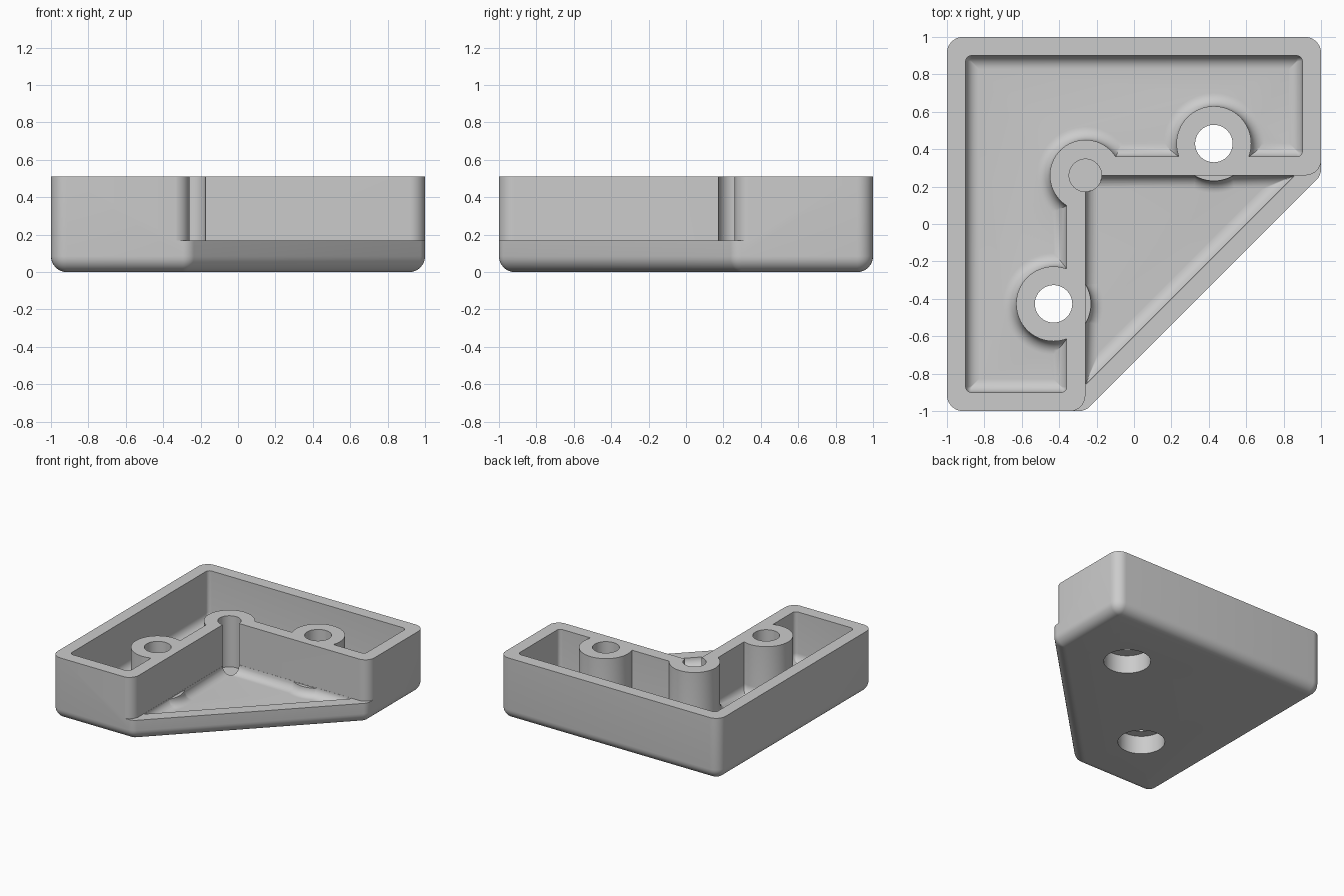
import bpy, bmesh, math
from mathutils import Vector, Matrix

cube = bpy.data.objects.get("Cube")
if cube:
    bpy.data.objects.remove(cube)

HEIGHT, TALL, FLOOR, LIP = 0.51, 0.6, 0.1, 0.17
EDGE, FILLET, INNER = 0.085, 0.07, 0.26
STEPS = 8


def outline(points, z, inset=0.0):
    """Counter-clockwise outline, inset and with rounded corners (x, y, radius)."""
    ring = []
    for i, (x, y, radius) in enumerate(points):
        here = Vector((x, y))
        a = (here - Vector(points[i - 1][:2])).normalized()
        b = (Vector(points[(i + 1) % len(points)][:2]) - here).normalized()
        na, nb = Vector((-a.y, a.x)), Vector((-b.y, b.x))
        here = here + (na + nb) / (1 + na.dot(nb)) * inset
        if radius == 0:
            ring.append((here.x, here.y, z))
            continue
        turn = math.atan2(a.x * b.y - a.y * b.x, a.dot(b))
        side = math.copysign(1, turn)
        r = max(radius - side * inset, 0.003)
        start = here - a * r * math.tan(abs(turn) / 2)
        centre = start + na * r * side
        for k in range(STEPS + 1):
            p = centre + Matrix.Rotation(turn * k / STEPS, 2) @ (start - centre)
            ring.append((p.x, p.y, z))
    return ring


def circle(centre, radius, z, sides=64):
    return [(centre[0] + radius * math.cos(2 * math.pi * k / sides),
             centre[1] + radius * math.sin(2 * math.pi * k / sides), z)
            for k in range(sides)]


def quarter_round(z, radius):
    """Pairs of height and inset that sweep a rounded bottom edge."""
    for k in range(STEPS + 1):
        t = math.pi / 2 * k / STEPS
        yield z + radius * (1 - math.cos(t)), radius * (1 - math.sin(t))


def loft(name, rings):
    bm = bmesh.new()
    rows = [[bm.verts.new(p) for p in ring] for ring in rings]
    n = len(rows[0])
    for low, high in zip(rows, rows[1:]):
        for i in range(n):
            j = (i + 1) % n
            bm.faces.new((low[i], low[j], high[j], high[i]))
    bm.faces.new(rows[0][::-1])
    bm.faces.new(rows[-1])
    bmesh.ops.recalc_face_normals(bm, faces=bm.faces)
    mesh = bpy.data.meshes.new(name)
    bm.to_mesh(mesh)
    bm.free()
    obj = bpy.data.objects.new(name, mesh)
    bpy.context.collection.objects.link(obj)
    return obj


def tub(name, points, z, radius, top):
    """Prism with a rounded bottom edge."""
    rings = [outline(points, h, d) for h, d in quarter_round(z, radius)]
    return loft(name, rings + [outline(points, top)])


def post(name, centre, radius, flare, top=None):
    """Round post that flares out where it meets the floor."""
    rings = [circle(centre, radius + flare, FLOOR / 2)]
    rings += [circle(centre, radius + d, h) for h, d in quarter_round(FLOOR, flare)]
    if top:
        rings.append(circle(centre, radius, top))
    return loft(name, rings)


def drill(name, centre, radius, low, high):
    return loft(name, [circle(centre, radius, low), circle(centre, radius, high)])


def combine(target, tool, operation="DIFFERENCE"):
    mod = target.modifiers.new("combine", "BOOLEAN")
    mod.operation, mod.object, mod.solver = operation, tool, "EXACT"
    bpy.context.view_layer.update()
    graph = bpy.context.evaluated_depsgraph_get()
    mesh = bpy.data.meshes.new_from_object(target.evaluated_get(graph))
    target.modifiers.clear()
    target.data = mesh
    bpy.data.objects.remove(tool)


screws = [(0.427, 0.43), (-0.43, -0.427)]
corner = (-INNER, INNER)

# Five-sided block with rounded corners and underside
block = [(-1, 1), (-1, -1), (-INNER, -1), (1, INNER), (1, 1)]
body = tub("corner_bracket", [(x, y, EDGE) for x, y in block], 0, EDGE, TALL)

# L-shaped hollow between the walls
wall, step = 0.9, 0.36
hollow = [(-wall, wall), (-wall, -wall), (-step, -wall), (-step, step),
          (wall, step), (wall, wall)]
combine(body, tub("hollow", [(x, y, 0.03) for x, y in hollow], FLOOR, FILLET, 0.7))

# Screw bosses and corner post
for c in screws:
    combine(body, post("boss", c, 0.2, FILLET, 0.65), "UNION")
combine(body, post("corner_post", corner, 0.19, FILLET, 0.66), "UNION")

# Open front above the lip
front = [(-INNER, INNER, 0), (-INNER, -1.001, EDGE), (-0.4, -1.002, 0),
         (-0.4, -1.2, 0), (1.2, -1.2, 0), (1.2, 0.4, 0), (1.002, 0.4, 0),
         (1.001, INNER, EDGE)]
combine(body, loft("front_opening", [outline(front, LIP), outline(front, 0.75)]))

# Triangular recess behind the lip, keeping the feet of the bosses
near, far = INNER - 0.001, 0.86
triangle = [(-near, near, 0.004), (-near, -far, 0.004), (far, near, 0.004)]
recess = tub("recess", triangle, FLOOR, FILLET, 0.3)
for c in screws:
    combine(recess, post("boss_foot", c, 0.2, 0.065))
combine(body, recess)

# Level the rim
rim = [(-1.5, -1.5, 0), (1.5, -1.5, 0), (1.5, 1.5, 0), (-1.5, 1.5, 0)]
combine(body, loft("rim_trim", [outline(rim, HEIGHT), outline(rim, 0.9)]))

# Screw holes with wide heads underneath, and the blind corner hole
for c in screws:
    combine(body, drill("screw_hole", c, 0.1, -0.1, 0.8))
    combine(body, drill("screw_head", c, 0.176, -0.2, 0.15))
combine(body, drill("corner_hole", corner, 0.087, 0.09, 0.8))

# Grey material and shading
grey = bpy.data.materials.new("grey_plastic")
grey.use_nodes = True
colour = (0.6, 0.6, 0.6, 1)
grey.diffuse_color = colour
grey.node_tree.nodes["Principled BSDF"].inputs["Base Color"].default_value = colour
body.data.materials.clear()
body.data.materials.append(grey)
for face in body.data.polygons:
    face.material_index = 0
bpy.ops.object.select_all(action="DESELECT")
body.select_set(True)
bpy.context.view_layer.objects.active = body
bpy.ops.object.shade_smooth_by_angle(angle=math.radians(30))
